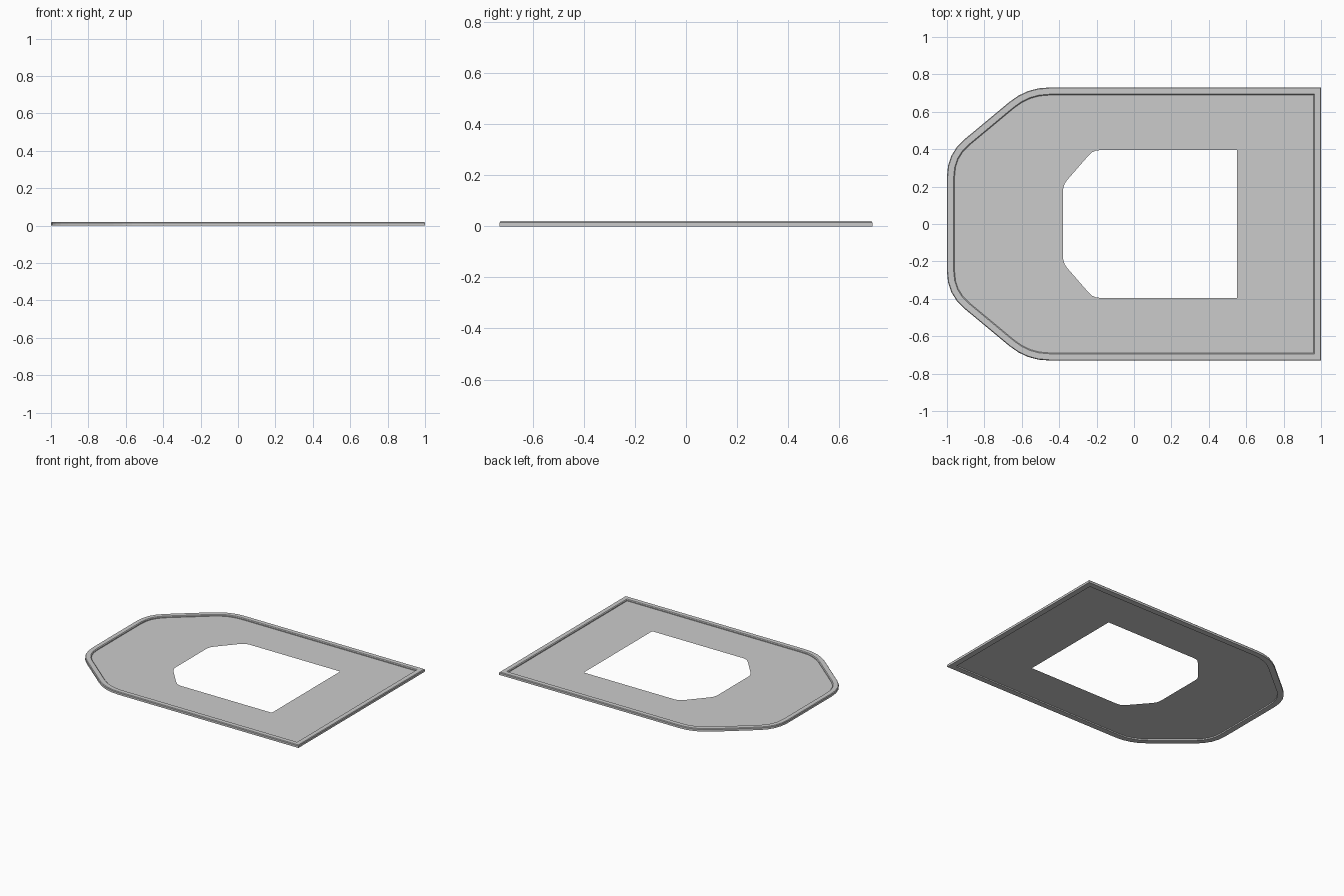
import bpy, bmesh
from mathutils import Vector

if "Cube" in bpy.data.objects:
    bpy.data.objects.remove(bpy.data.objects["Cube"])


def rounded_outline(right, top, diag, cut, segs):
    """Counter-clockwise D-shaped outline: square on the right, rounded chamfers on the left."""
    (dx, dy), left = diag
    a, b = Vector((dx, top)), Vector((left, dy))
    upper = [Vector((right, top))]
    corners = [(Vector((right, top)), a, b), (a, b, Vector((left, 0)))]
    for prev, c, nxt in corners:
        p = c + (prev - c).normalized() * cut
        q = c + (nxt - c).normalized() * cut
        for i in range(segs + 1):
            t = i / segs
            upper.append(p * (1 - t) ** 2 + c * 2 * t * (1 - t) + q * t ** 2)
    return upper + [Vector((p.x, -p.y)) for p in reversed(upper)]


def inset(pts, d):
    """Mitred inward offset of a counter-clockwise outline."""
    out = []
    for i, p in enumerate(pts):
        e1 = (p - pts[i - 1]).normalized()
        e2 = (pts[(i + 1) % len(pts)] - p).normalized()
        n1, n2 = Vector((-e1.y, e1.x)), Vector((-e2.y, e2.x))
        out.append(p + (n1 + n2) * (d / (1 + n1.dot(n2))))
    return out


def ring(bm, pts, z):
    return [bm.verts.new((p.x, p.y, z)) for p in pts]


def finish(bm, name):
    mesh = bpy.data.meshes.new(name)
    bm.to_mesh(mesh)
    bm.free()
    bpy.context.collection.objects.link(bpy.data.objects.new(name, mesh))


outer = rounded_outline(1.0, 0.73, ((-0.573, 0.375), -1.0), 0.12, 4)
hole = rounded_outline(0.55, 0.395, ((-0.218, 0.209), -0.38), 0.035, 3)

# Raised rim: small bevelled section swept round the outline
section = [(0, 0), (0, 0.015), (0.004, 0.02), (0.036, 0.02), (0.041, 0.015), (0.041, 0)]
bm = bmesh.new()
rings = [ring(bm, inset(outer, d), z) for d, z in section]
n = len(outer)
for k, r in enumerate(rings):
    s = rings[(k + 1) % len(rings)]
    for i in range(n):
        j = (i + 1) % n
        bm.faces.new((r[i], r[j], s[j], s[i]))
bmesh.ops.recalc_face_normals(bm, faces=bm.faces[:])
finish(bm, "rim")

# Thin recessed sheet with the matching opening
bm = bmesh.new()
edges = []
for pts in (inset(outer, 0.041), hole):
    loop = ring(bm, pts, 0.009)
    edges += [bm.edges.new((loop[i - 1], loop[i])) for i in range(len(loop))]
bmesh.ops.triangle_fill(bm, use_beauty=True, use_dissolve=False, edges=edges, normal=(0, 0, 1))
for f in bm.faces:
    f.normal_update()
    if f.normal.z < 0:
        f.normal_flip()
finish(bm, "base_sheet")
